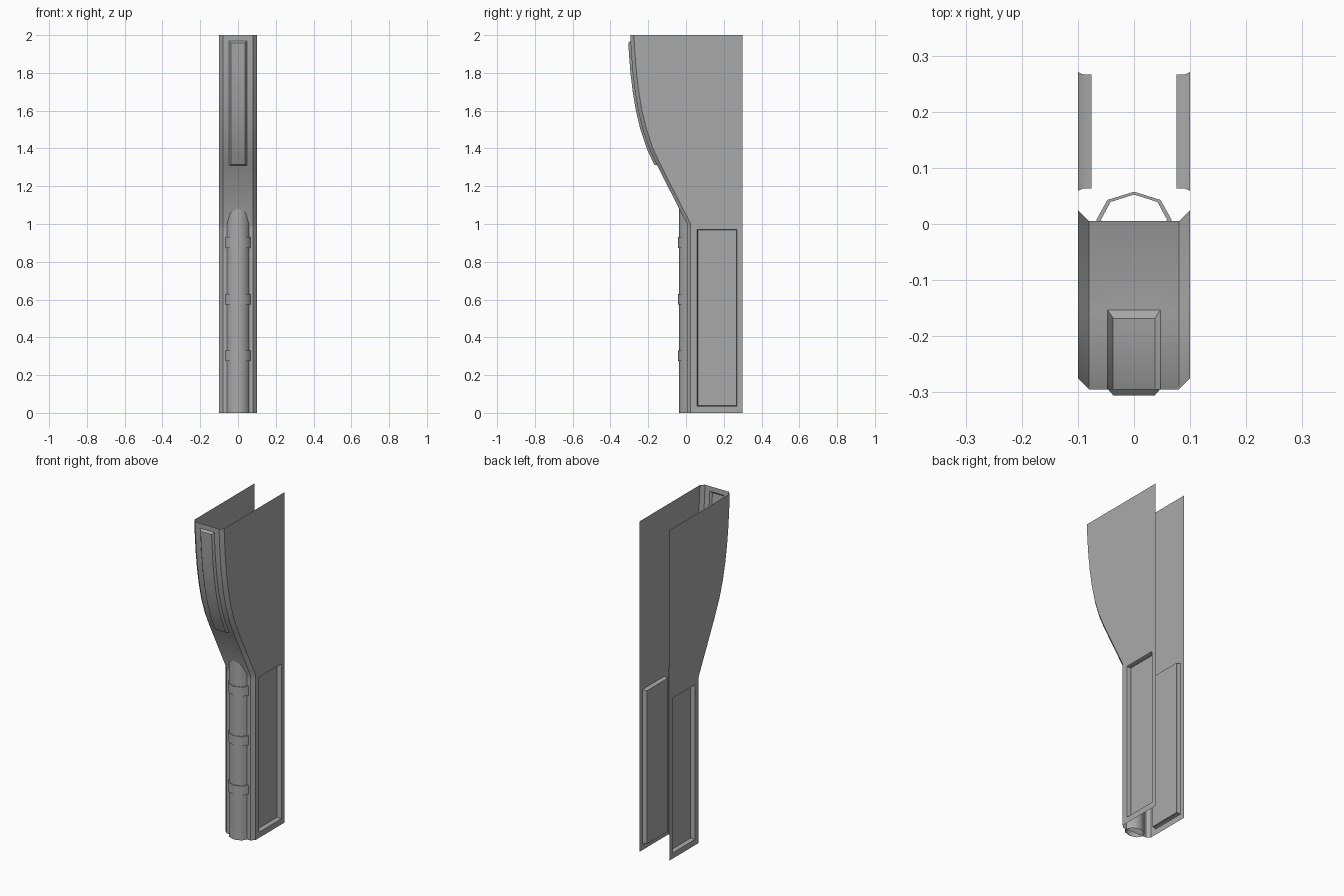
import bpy, bmesh, math

cube = bpy.data.objects.get("Cube")
if cube:
    bpy.data.objects.remove(cube)

grey = bpy.data.materials.new("plain grey")
grey.use_nodes = True
colour = (0.4, 0.4, 0.4, 1)
grey.diffuse_color = colour
grey.node_tree.nodes["Principled BSDF"].inputs["Base Color"].default_value = colour


def finish(bm, name, angle):
    mesh = bpy.data.meshes.new(name)
    bm.to_mesh(mesh)
    bm.free()
    mesh.materials.append(grey)
    obj = bpy.data.objects.new(name, mesh)
    bpy.context.collection.objects.link(obj)
    bpy.ops.object.select_all(action='DESELECT')
    obj.select_set(True)
    bpy.context.view_layer.objects.active = obj
    bpy.ops.object.shade_smooth_by_angle(angle=math.radians(angle))
    return obj


def skin(bm, rows, closed=False):
    """Join successive rows of points with quads."""
    grid = [[bm.verts.new(p) for p in row] for row in rows]
    for a, b in zip(grid, grid[1:]):
        n = len(a)
        for i in range(n if closed else n - 1):
            j = (i + 1) % n
            bm.faces.new((a[i], b[i], b[j], a[j]))
    bm.normal_update()


# Open shell: side sheets, chamfered corners and a front that sweeps forward
PANEL_X, PANEL_LOW, PANEL_HIGH = 0.047, 1.31, 1.97
SIDE_BACK, SIDE_FRONT, SIDE_LOW, SIDE_HIGH = 0.271, 0.059, 0.035, 0.972
profile = [(0, 0.005), (SIDE_LOW, 0.005), (SIDE_HIGH, 0.005), (1.0, 0.005),
           (PANEL_LOW, -0.153), (1.4, -0.195), (1.5, -0.229), (1.6, -0.253),
           (1.7, -0.27), (1.8, -0.282), (1.9, -0.29), (PANEL_HIGH, -0.294), (2.0, -0.295)]


def section(z, y):
    half = [(0.1, 0.3), (0.1, SIDE_BACK), (0.1, SIDE_FRONT),
            (0.1, y + 0.02), (0.08, y), (PANEL_X, y)]
    return [(px, py, z) for px, py in half] + [(-px, py, z) for px, py in reversed(half)]


bm = bmesh.new()
skin(bm, [section(z, y) for z, y in profile])

# Raised front panel
front = [f for f in bm.faces
         if abs(f.calc_center_median().x) < 0.01
         and PANEL_LOW < f.calc_center_median().z < PANEL_HIGH]
bmesh.ops.inset_region(bm, faces=front, thickness=0.01, depth=0.012, use_even_offset=True)

# Recessed side panels: a sloped rim, then a straight wall
for side in (1, -1):
    panel = [f for f in bm.faces
             if f.calc_center_median().x * side > 0.095
             and SIDE_FRONT < f.calc_center_median().y < SIDE_BACK
             and SIDE_LOW < f.calc_center_median().z < SIDE_HIGH]
    bmesh.ops.inset_region(bm, faces=panel, thickness=0.006, depth=-0.009)
    bmesh.ops.inset_region(bm, faces=panel, thickness=0.0005, depth=-0.015)
finish(bm, "shell", 30)


# Flattened eight-sided pipe and its collars
def oval(rx, ry, z):
    turn = [-k * math.tau / 8 for k in range(8)]
    return [(rx * math.cos(t), 0.0075 + ry * math.sin(t), z) for t in turn]


INNER, OUTER = (0.059, 0.045), (0.067, 0.05)
bm = bmesh.new()
skin(bm, [oval(*INNER, 0), oval(*INNER, 1.1)], closed=True)
finish(bm, "front_pipe", 50)

for name, z in (("lower", 0.303), ("middle", 0.602), ("upper", 0.902)):
    low, high = z - 0.028, z + 0.028
    bm = bmesh.new()
    skin(bm, [oval(*INNER, low), oval(*OUTER, low),
              oval(*OUTER, high), oval(*INNER, high)], closed=True)
    finish(bm, name + "_collar", 50)
